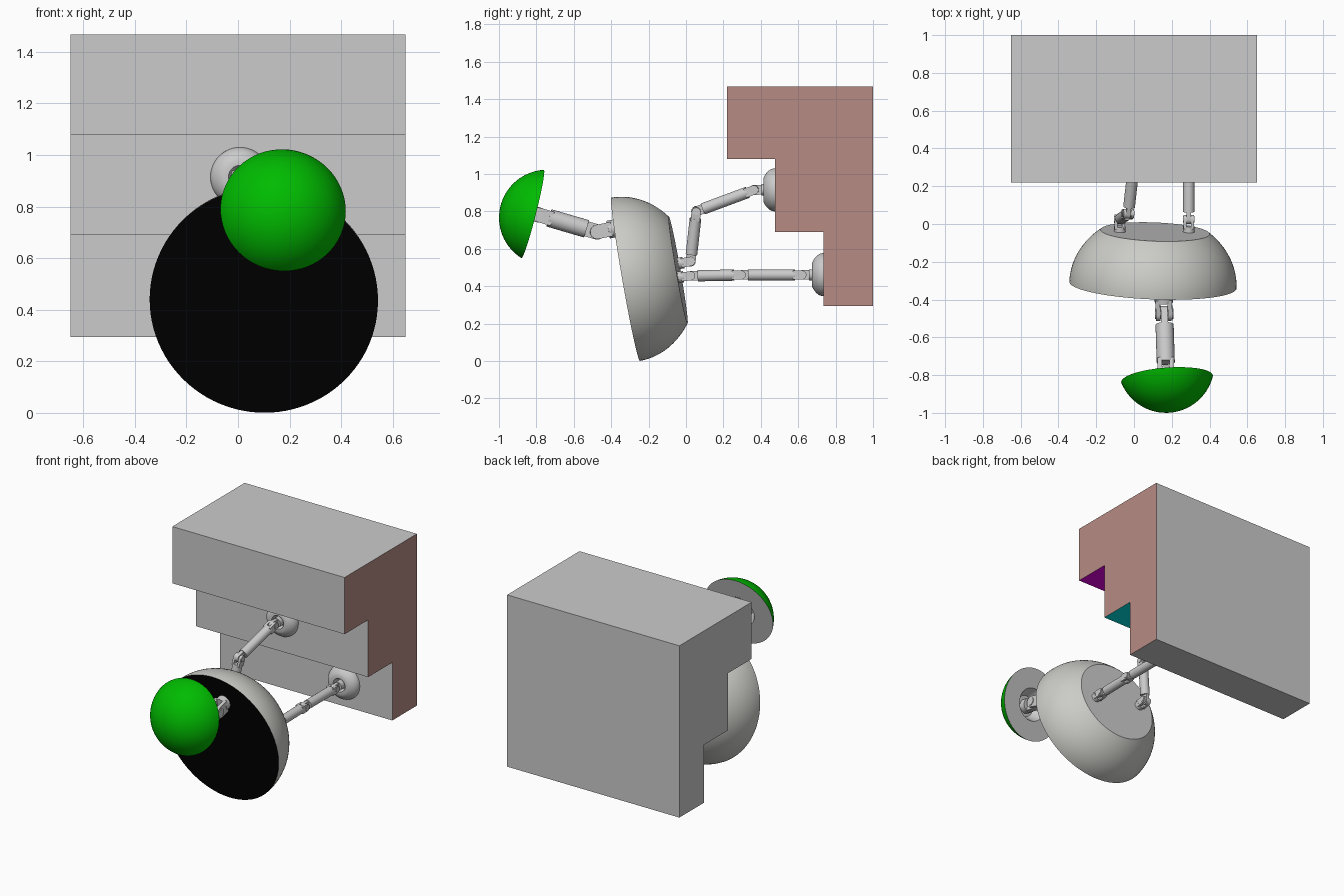
import bpy, bmesh
from math import sin, cos, pi, radians, sqrt, asin
from mathutils import Vector, Matrix

if "Cube" in bpy.data.objects:
    bpy.data.objects.remove(bpy.data.objects["Cube"])


def material(name, rgb):
    m = bpy.data.materials.new(name)
    m.diffuse_color = (*rgb, 1)
    m.use_nodes = True
    m.node_tree.nodes["Principled BSDF"].inputs["Base Color"].default_value = m.diffuse_color
    return m


GREY = material("plain_grey", (0.8, 0.8, 0.8))
SHELL = material("shell_grey", (0.6, 0.6, 0.57))
BLACK = material("black", (0, 0, 0))
GREEN = material("green", (0, 0.5, 0))
BROWN = material("brown", (0.47, 0.26, 0.23))
PURPLE = material("purple", (0.8, 0, 0.8))
TEAL = material("teal", (0, 0.8, 0.8))


def finish(name, bm, mats=(), smooth=True):
    bmesh.ops.recalc_face_normals(bm, faces=bm.faces)
    me = bpy.data.meshes.new(name)
    bm.to_mesh(me)
    bm.free()
    ob = bpy.data.objects.new(name, me)
    bpy.context.collection.objects.link(ob)
    for m in mats:
        me.materials.append(m)
    if smooth:
        bpy.ops.object.select_all(action='DESELECT')
        ob.select_set(True)
        bpy.context.view_layer.objects.active = ob
        bpy.ops.object.shade_smooth_by_angle(angle=radians(30))
    return ob


def frame(origin, axis):
    """Local z along axis, local x as near world x as possible."""
    z = Vector(axis).normalized()
    x = (Vector((1, 0, 0)) - z * z.x).normalized()
    m = Matrix((x, z.cross(x), z)).transposed().to_4x4()
    return Matrix.Translation(origin) @ m


def revolve(name, profile, origin, axis, mats=(), slot=lambda i: 0, n=64):
    """Spin (radius, height) points about an axis; slot gives material per band."""
    bm = bmesh.new()
    rings = []
    for r, h in profile:
        if r < 1e-5:
            rings.append([bm.verts.new((0, 0, h))])
        else:
            rings.append([bm.verts.new((r * cos(2 * pi * k / n), r * sin(2 * pi * k / n), h))
                          for k in range(n)])
    for i, (a, b) in enumerate(zip(rings, rings[1:])):
        for k in range(n):
            j = (k + 1) % n
            vs = []
            for v in (a[k % len(a)], a[j % len(a)], b[j % len(b)], b[k % len(b)]):
                if v not in vs:
                    vs.append(v)
            bm.faces.new(vs).material_index = slot(i)
    bm.transform(frame(origin, axis))
    return finish(name, bm, mats)


# Stepped wall block: side profile in (y, z) extruded across x
steps = [(0.22, 1.467), (1, 1.467), (1, 0.295), (0.735, 0.295),
         (0.735, 0.69), (0.475, 0.69), (0.475, 1.08), (0.22, 1.08)]
bm = bmesh.new()
sides = [[bm.verts.new((x, y, z)) for y, z in steps] for x in (-0.65, 0.65)]
bm.faces.new(sides[0])
bm.faces.new(sides[1]).material_index = 1
for i in range(8):
    j = (i + 1) % 8
    f = bm.faces.new((sides[0][i], sides[0][j], sides[1][j], sides[1][i]))
    f.material_index = {4: 3, 6: 2}.get(i, 0)
finish("stepped_block", bm, (GREY, BROWN, PURPLE, TEAL), smooth=False)

# Body: flattened dome with black front disc and flat back
N = 16
end = asin(0.286 / 0.377)
dome = [(0.443 * cos(end * i / N), 0.377 * sin(end * i / N)) for i in range(N + 1)]
revolve("body_dome", [(0, 0)] + dome + [(0, 0.286)], (0.10, -0.323, 0.437),
        (0.04, 0.985, 0.172), (SHELL, BLACK, GREY),
        lambda i: 1 if i == 0 else 2 if i == N + 1 else 0, 96)

# Green cap: shallow sphere cap with a recess in its back
R, H, r = 0.256, 0.177, 0.2435
end = pi - asin(r / R) if H > R else asin(r / R)
cap = [(R * sin(end * (1 - i / N)), H - R + R * cos(end * (1 - i / N))) for i in range(N + 1)]
revolve("green_cap", [(0, 0.07), (0.07, 0.07), (0.11, 0)] + cap,
        (0.175, -0.82, 0.786), (0.07, -0.967, 0.246), (GREY, GREEN),
        lambda i: 0 if i < 3 else 1)

# Wall cups: small rounded mounts with a socket
end = asin(0.06 / 0.073)
cup = [(0.115 * cos(end * i / 8), 0.073 * sin(end * i / 8)) for i in range(9)]
cup_profile = [(0, 0)] + cup + [(0.045, 0.06), (0.035, 0.025), (0, 0.025)]
revolve("upper_wall_cup", cup_profile, (0.008, 0.475, 0.915), (0, -1, 0), n=48)
revolve("lower_wall_cup", cup_profile, (0.29, 0.735, 0.462), (0, -1, 0), n=48)


def cylinder(bm, rad, length, mat, n=24):
    bmesh.ops.create_cone(bm, cap_ends=True, segments=n, radius1=rad, radius2=rad,
                          depth=length, matrix=mat)


def lug(bm, m, x, width, rad, reach):
    """Round-ended plate at the local origin, reaching along local z."""
    outline = [(rad * cos(a), -rad * sin(a)) for a in (pi * k / 12 for k in range(13))]
    outline += [(-rad, reach), (rad, reach)]
    rows = [[bm.verts.new(m @ Vector((x + s * width / 2, y, z))) for y, z in outline]
            for s in (-1, 1)]
    bm.faces.new(rows[0])
    bm.faces.new(rows[1][::-1])
    for i in range(len(outline)):
        bm.faces.new((rows[0][i - 1], rows[1][i - 1], rows[1][i], rows[0][i]))


def arm(name, points, rad):
    """Chain of rods joined by fork-and-tongue hinges."""
    pts = [Vector(p) for p in points]
    for i, (a, b) in enumerate(zip(pts, pts[1:])):
        d = (b - a).normalized()
        gap = rad * 1.25
        start = a + d * gap if i > 0 else a
        stop = b - d * gap if i < len(pts) - 2 else b
        bm = bmesh.new()
        cylinder(bm, rad, (stop - start).length, frame((start + stop) / 2, d))
        if i > 0:
            lug(bm, frame(a, d), 0, rad * 0.75, rad * 0.85, gap * 1.05)
        if i < len(pts) - 2:
            for s in (-1, 1):
                lug(bm, frame(b, -d), s * rad * 0.66, rad * 0.5, rad * 0.8, gap * 1.3)
            cylinder(bm, rad * 0.6, rad * 2.0,
                     Matrix.Translation(b) @ Matrix.Rotation(pi / 2, 4, 'Y'))
        finish(f"{name}_link_{i + 1}", bm)


# Jointed arms: neck to the green cap, and two arms to the wall
arm("neck", [(0.155, -0.33, 0.72), (0.16, -0.475, 0.69),
             (0.17, -0.79, 0.782), (0.175, -0.90, 0.805)], 0.048)
arm("lower_arm", [(0.29, -0.07, 0.445), (0.29, 0.025, 0.455), (0.29, 0.295, 0.46),
                  (0.29, 0.62, 0.46), (0.29, 0.72, 0.461)], 0.03)
arm("upper_arm", [(-0.075, -0.08, 0.515), (-0.075, 0.025, 0.533), (-0.03, 0.055, 0.80),
                  (0.005, 0.365, 0.915), (0.008, 0.46, 0.916)], 0.031)
